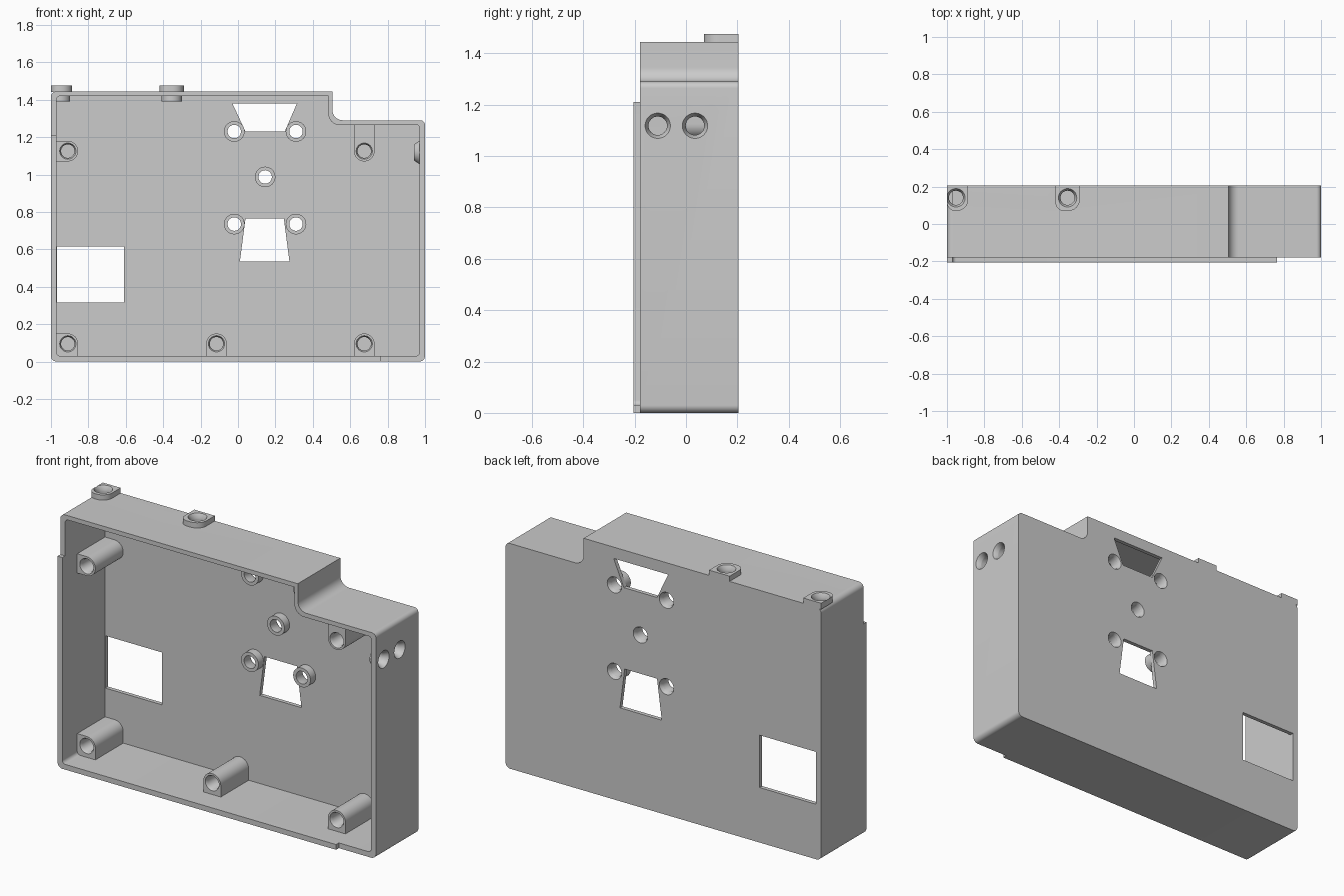
import bpy, bmesh, math
from mathutils import Vector

if "Cube" in bpy.data.objects:
    bpy.data.objects.remove(bpy.data.objects["Cube"], do_unlink=True)

grey = bpy.data.materials.new("plain grey")
grey.use_nodes = True
colour = (0.6, 0.6, 0.6, 1)
grey.diffuse_color = colour
grey.node_tree.nodes["Principled BSDF"].inputs["Base Color"].default_value = colour


def finish(name, bm):
    bmesh.ops.remove_doubles(bm, verts=bm.verts, dist=1e-5)
    bmesh.ops.recalc_face_normals(bm, faces=bm.faces)
    mesh = bpy.data.meshes.new(name)
    bm.to_mesh(mesh)
    bm.free()
    mesh.materials.append(grey)
    obj = bpy.data.objects.new(name, mesh)
    bpy.context.collection.objects.link(obj)
    return obj


def along(axis, t, u, v):
    return {"X": (t, u, v), "Y": (u, t, v), "Z": (u, v, t)}[axis]


def loft(bm, rings):
    """Closed solid through a row of equal rings."""
    rings = [[bm.verts.new(p) for p in ring] for ring in rings]
    bm.faces.new(rings[0])
    bm.faces.new(rings[-1])
    for a, b in zip(rings, rings[1:]):
        for i in range(len(a)):
            j = (i + 1) % len(a)
            bm.faces.new((a[i], a[j], b[j], b[i]))


def rounded(corners, steps=8):
    """Outline from (u, v, radius) corners."""
    out = []
    for i, (u, v, r) in enumerate(corners):
        p = Vector((u, v))
        if not r:
            out.append(p)
            continue
        before, after = corners[i - 1], corners[(i + 1) % len(corners)]
        a = (Vector(before[:2]) - p).normalized()
        b = (Vector(after[:2]) - p).normalized()
        centre = p + (a + b) * r
        for k in range(steps + 1):
            t = k / steps * math.pi / 2
            out.append(centre - b * r * math.cos(t) - a * r * math.sin(t))
    return [p for i, p in enumerate(out) if (p - out[i - 1]).length > 1e-4]


def prism(name, corners, start, end, axis="Y"):
    bm = bmesh.new()
    pts = rounded(corners)
    loft(bm, [[along(axis, t, p.x, p.y) for p in pts] for t in (start, end)])
    return finish(name, bm)


def turned(name, profile, centres, axis="Y", sides=32):
    """Round solids from (position, radius) pairs, one at each centre."""
    bm = bmesh.new()
    for u, v in centres:
        loft(bm, [[along(axis, t, u + r * math.cos(k * math.tau / sides),
                         v + r * math.sin(k * math.tau / sides))
                   for k in range(sides)] for t, r in profile])
    return finish(name, bm)


def cut(obj, *cutters):
    for c in cutters:
        c.hide_render = True
        m = obj.modifiers.new("cut", "BOOLEAN")
        m.operation, m.solver, m.object = "DIFFERENCE", "EXACT", c
    graph = bpy.context.evaluated_depsgraph_get()
    mesh = bpy.data.meshes.new_from_object(obj.evaluated_get(graph))
    obj.modifiers.clear()
    obj.data = mesh


def box(x0, x1, z0, z1, r=(0, 0, 0, 0)):
    return list(zip((x0, x1, x1, x0), (z0, z0, z1, z1), r))


BACK, INNER, RIM = 0.205, 0.182, -0.18

# Tray with a stepped corner, open at the front
shell = prism("shell", [(-1, 0, .03), (1, 0, .03), (1, 1.29, .025), (.505, 1.29, .055),
                        (.505, 1.445, 0), (-1, 1.445, .03)], RIM, BACK)
cavity = prism("cavity_cutter", [(-.97, .03, .02), (.97, .03, .02), (.97, 1.265, .015),
                                 (.483, 1.265, .06), (.483, 1.42, 0), (-.97, 1.42, .02)],
               RIM - .1, INNER)

# Windows through the back wall
windows = [
    prism("square_window_cutter", box(-.968, -.61, .315, .615), .15, .3),
    prism("upper_window_cutter", [(.04, 1.23, 0), (.25, 1.23, 0),
                                  (.315, 1.38, 0), (-.03, 1.38, 0)], .15, .3),
    prism("lower_window_cutter", [(.01, .535, 0), (.275, .535, 0),
                                  (.245, .765, 0), (.04, .765, 0)], .15, .3),
]

# Small bosses on the back wall, drilled and countersunk from behind
boss_spots = [(-.02, 1.23), (.31, 1.23), (.145, .987), (-.02, .735), (.31, .735)]
bosses = turned("back_bosses", [(.135, .055), (.19, .055)], boss_spots)
boss_holes = turned("boss_hole_cutter", [(.1, .036), (.185, .036), (BACK + .005, .048)], boss_spots)

# Countersunk holes in the left side wall, with cone collars inside
side_spots = [(-.11, 1.118), (.035, 1.118)]
collars = turned("side_collars", [(.94, .042), (.972, .064)], side_spots, "X")
side_holes = turned("side_hole_cutter", [(.9, .036), (.975, .036), (1.005, .052)], side_spots, "X")

# Mounting tabs on top with round collars under the top wall
tab_spots = [(-.952, .14), (-.355, .14)]
tab_holes = turned("tab_hole_cutter", [(1.35, .038), (1.455, .038), (1.48, .052)], tab_spots, "Z")
under = turned("tab_collars", [(1.39, .055), (1.43, .055)], tab_spots, "Z")
trim = prism("collar_trim_cutter", box(-1.2, -.975, 1.3, 1.5), -.1, .3)
for i, (x, y) in enumerate(tab_spots):
    left = max(x - .065, -1)
    tab = prism(f"top_tab_{i + 1}", box(left, x + .065, y - .07, BACK, (min(.045, x - left), .06, 0, 0)),
                1.44, 1.475, "Z")
    cut(tab, tab_holes)

cut(shell, cavity, *windows, boss_holes, side_holes, tab_holes)
cut(bosses, boss_holes)
cut(collars, side_holes)
cut(under, tab_holes, trim)

# Screw posts rounded on the free side and merged into the walls
R = .0549
posts = [
    (box(-.98, -.855, 1.07, 1.18, (0, R, R, 0)), (-.91, 1.125)),
    (box(-.98, -.855, .02, .15, (0, 0, R, 0)), (-.91, .095)),
    (box(-.17, -.06, .02, .15, (0, 0, R, R)), (-.115, .095)),
    (box(.62, .73, .02, .15, (0, 0, R, R)), (.675, .095)),
    (box(.62, .73, 1.07, 1.275, (R, R, 0, 0)), (.675, 1.125)),
]
post_holes = turned("post_hole_cutter", [(-.075, .046), (-.055, .036), (.12, .036)],
                    [spot for _, spot in posts])
for i, (outline, _) in enumerate(posts):
    cut(prism(f"screw_post_{i + 1}", outline, -.07, INNER + .01), post_holes)

# Raised lip along the right side and bottom of the rim
prism("rim_lip", [(-1, 0, .03), (.765, 0, 0), (.765, .03, 0), (-.97, .03, .02),
                  (-.97, 1.21, 0), (-1, 1.21, 0)], -.205, RIM + .002)

# Drop the cutters and shade the rounded surfaces
for obj in list(bpy.data.objects):
    if obj.name.endswith("_cutter"):
        bpy.data.objects.remove(obj, do_unlink=True)
for obj in bpy.context.collection.objects:
    obj.select_set(obj.type == "MESH")
    if obj.type == "MESH":
        bpy.context.view_layer.objects.active = obj
bpy.ops.object.shade_smooth_by_angle(angle=math.radians(30))
